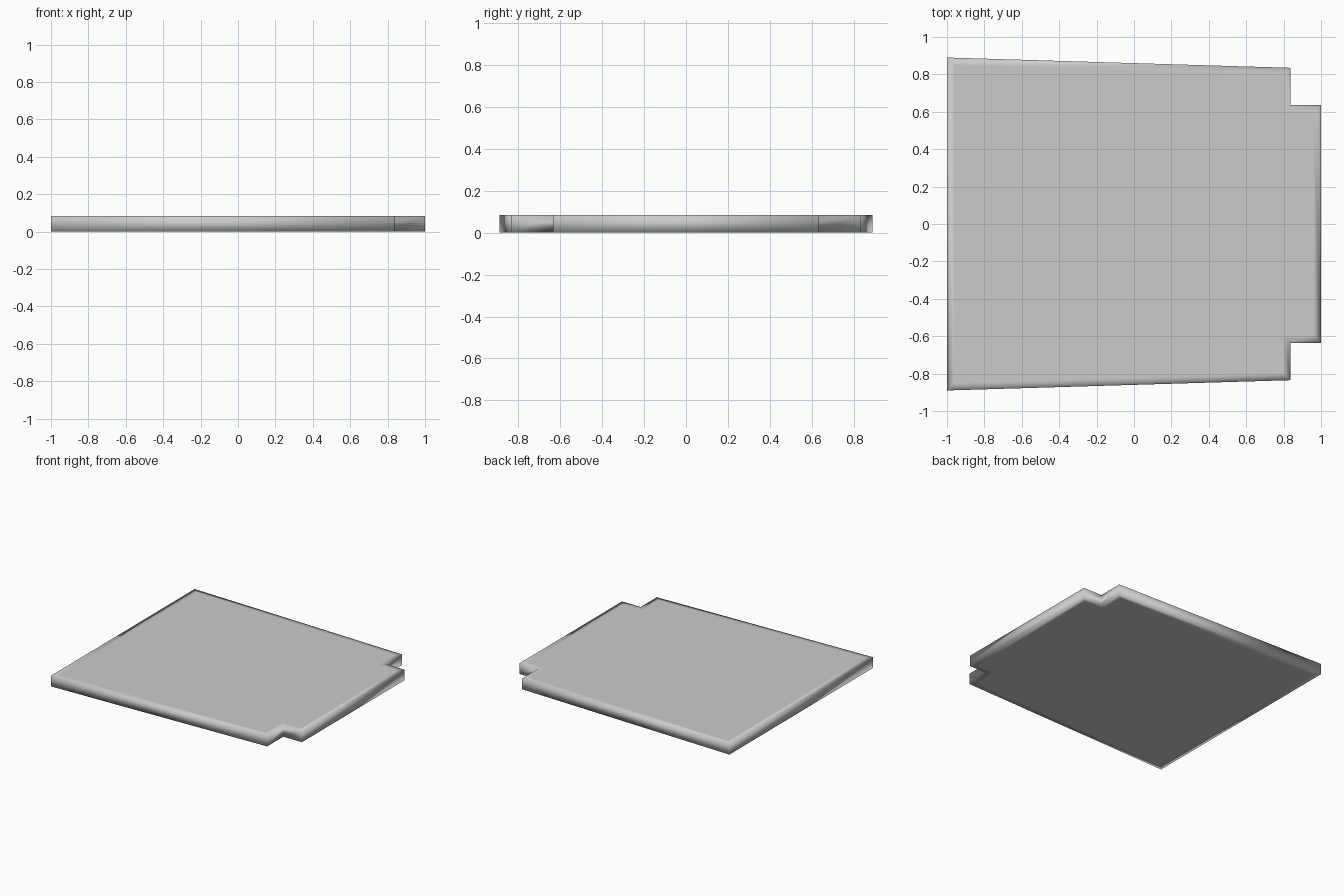
import bpy, bmesh

if "Cube" in bpy.data.objects:
    bpy.data.objects.remove(bpy.data.objects["Cube"])

HEIGHT = 0.085

# Half outline of the panel, mirrored across y
half = [(-1.0, 0.89), (0.838, 0.835), (0.838, 0.635), (1.0, 0.635)]
outline = [(x, -y) for x, y in half] + half[::-1]

# Closed slab pulled up from the outline
bm = bmesh.new()
base = bm.faces.new([bm.verts.new((x, y, 0.0)) for x, y in outline])
slab = bmesh.ops.extrude_face_region(bm, geom=[base], use_keep_orig=True)
raised = [v for v in slab["geom"] if isinstance(v, bmesh.types.BMVert)]
bmesh.ops.translate(bm, verts=raised, vec=(0, 0, HEIGHT))
bmesh.ops.recalc_face_normals(bm, faces=bm.faces[:])

# Narrow border on top and bottom, so the smooth shading rolls over the rim
caps = [f for f in bm.faces if abs(f.normal.z) > 0.9]
bmesh.ops.inset_individual(bm, faces=caps, thickness=0.04, use_even_offset=True)

mesh = bpy.data.meshes.new("slab_panel")
bm.to_mesh(mesh)
bm.free()
for p in mesh.polygons:
    p.use_smooth = True
panel = bpy.data.objects.new("slab_panel", mesh)
bpy.context.collection.objects.link(panel)
